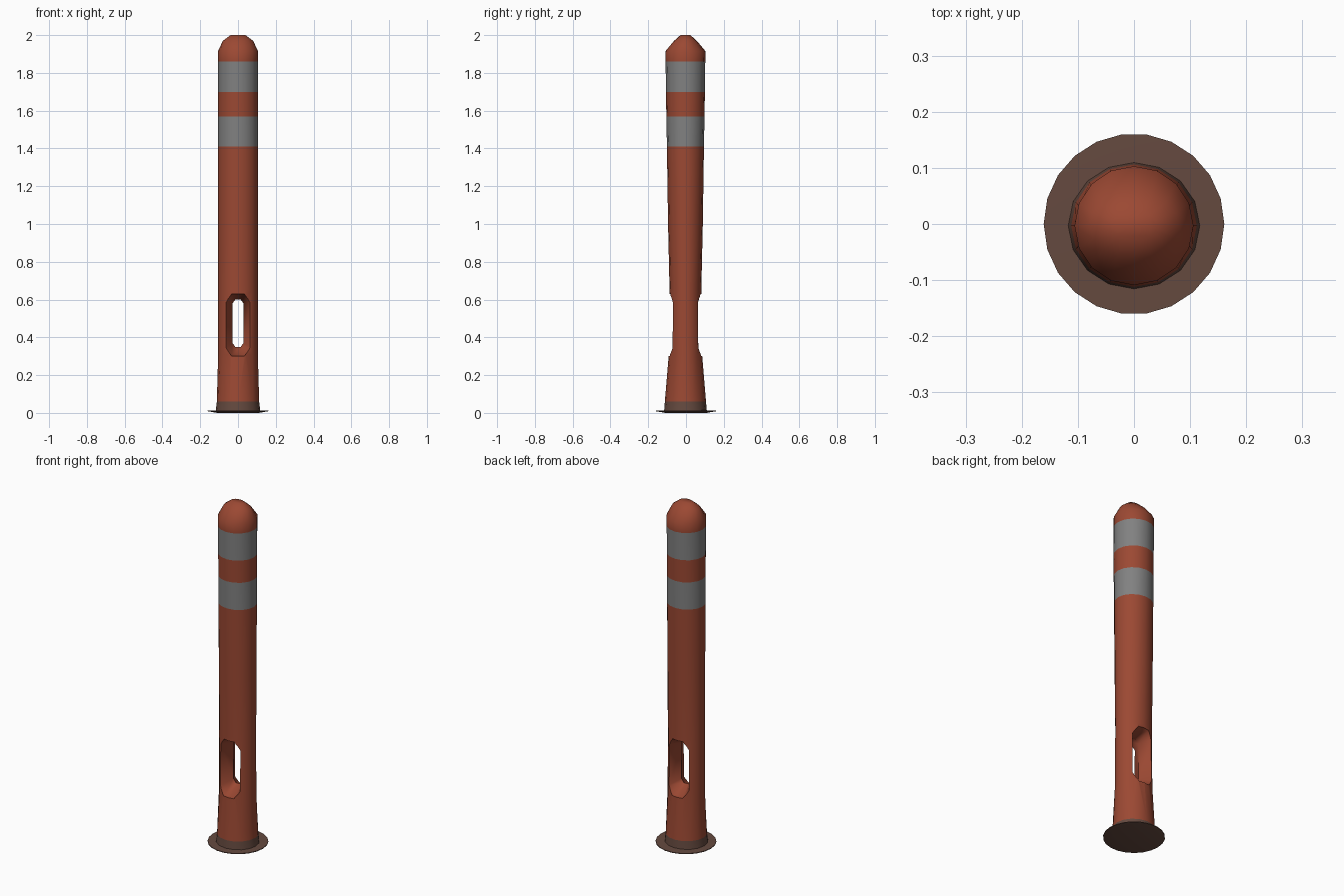
import bpy, bmesh, math

cube = bpy.data.objects.get("Cube")
if cube:
    bpy.data.objects.remove(cube, do_unlink=True)


def material(name, rgb):
    m = bpy.data.materials.new(name)
    m.use_nodes = True
    m.diffuse_color = (*rgb, 1)
    node = next(n for n in m.node_tree.nodes if n.type == 'BSDF_PRINCIPLED')
    node.inputs["Base Color"].default_value = (*rgb, 1)
    node.inputs["Roughness"].default_value = 0.8
    return m


ORANGE = material("orange plastic", (0.33, 0.066, 0.033))
GREY = material("grey reflective band", (0.22, 0.22, 0.22))
BROWN = material("dusty brown", (0.13, 0.068, 0.05))


def ring(sides, rx, ry, z, cy=0.0):
    return [(rx * math.cos(2 * math.pi * i / sides),
             cy + ry * math.sin(2 * math.pi * i / sides), z) for i in range(sides)]


def loft(name, sections, mats, rule=None):
    """Join equal-sized point loops with quads and cap both ends."""
    bm = bmesh.new()
    loops = [[bm.verts.new(p) for p in s] for s in sections]
    n = len(loops[0])
    for a, b in zip(loops, loops[1:]):
        for i in range(n):
            j = (i + 1) % n
            bm.faces.new((a[i], a[j], b[j], b[i]))
    bm.faces.new(loops[0][::-1])
    bm.faces.new(loops[-1])
    bmesh.ops.recalc_face_normals(bm, faces=bm.faces)
    if rule:
        for f in bm.faces:
            f.material_index = rule(f.calc_center_median())
    mesh = bpy.data.meshes.new(name)
    bm.to_mesh(mesh)
    bm.free()
    for m in mats:
        mesh.materials.append(m)
    ob = bpy.data.objects.new(name, mesh)
    bpy.context.collection.objects.link(ob)
    return ob


def select_only(ob):
    bpy.ops.object.select_all(action='DESELECT')
    ob.select_set(True)
    bpy.context.view_layer.objects.active = ob


# Post: slightly flattened tube, pinched near the slot, with a blunt domed top
profile = [  # z, x radius, y radius
    (0.008, 0.118, 0.113), (0.06, 0.112, 0.109), (0.31, 0.105, 0.088),
    (0.65, 0.105, 0.084), (1.0, 0.105, 0.092), (1.41, 0.106, 0.098),
    (1.57, 0.106, 0.101), (1.70, 0.106, 0.103), (1.86, 0.106, 0.105),
    (1.915, 0.106, 0.106), (1.97, 0.080, 0.060), (2.0, 0.040, 0.026),
]


def band(c):
    if c.z < 0.06:
        return 2
    return 1 if 1.41 < c.z < 1.57 or 1.70 < c.z < 1.86 else 0


post = loft("post", [ring(16, rx, ry, z, -0.003) for z, rx, ry in profile],
            [ORANGE, GREY, BROWN], band)


# Through slot, flaring towards the front and back
def slot_section(y, half, low, high, chamfer):
    right = [(half * 0.5, low), (half, low + chamfer),
             (half, high - chamfer), (half * 0.5, high)]
    left = [(-x, z) for x, z in reversed(right)]
    return [(x, y, z) for x, z in right + left]


outer, inner = (0.066, 0.30, 0.63, 0.045), (0.029, 0.35, 0.60, 0.02)
cutter = loft("slot_cutter", [slot_section(-0.15, *outer),
                              slot_section(-0.075, *outer),
                              slot_section(0, *inner),
                              slot_section(0.07, *outer),
                              slot_section(0.15, *outer)], [ORANGE])
cutter.hide_render = True
cut = post.modifiers.new("slot", 'BOOLEAN')
cut.operation, cut.solver, cut.object = 'DIFFERENCE', 'EXACT', cutter
select_only(post)
bpy.ops.object.modifier_apply(modifier=cut.name)
bpy.data.objects.remove(cutter, do_unlink=True)

# Thin ground flange
flange = loft("base_flange", [ring(22, 0.11, 0.11, 0.0), ring(22, 0.161, 0.161, 0.009),
                              ring(22, 0.161, 0.161, 0.013), ring(22, 0.11, 0.11, 0.014)],
              [BROWN])

for ob, angle in ((post, 50), (flange, 30)):
    select_only(ob)
    bpy.ops.object.shade_smooth_by_angle(angle=math.radians(angle))
